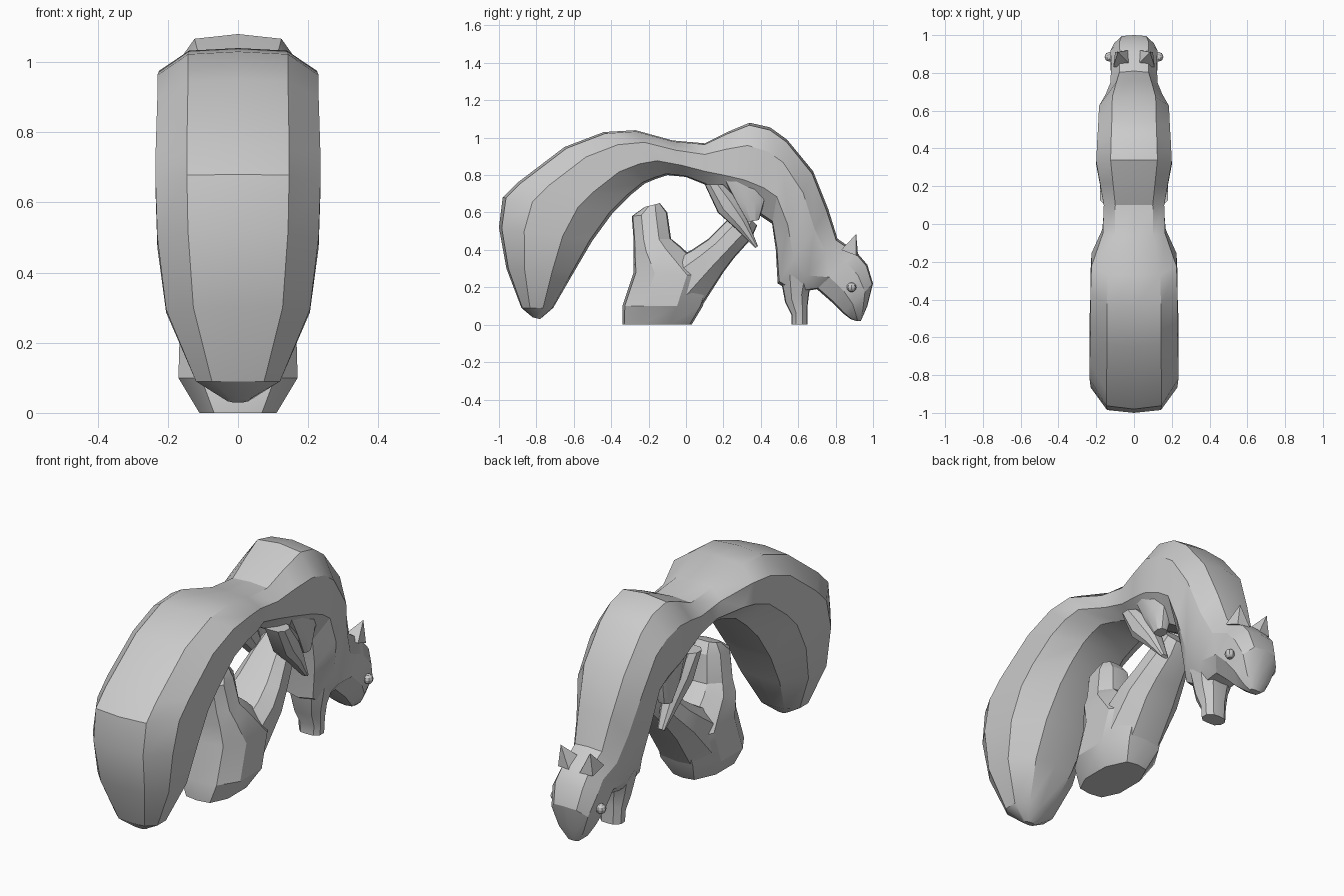
import bpy, bmesh, math
from mathutils import Vector

cube = bpy.data.objects.get("Cube")
if cube:
    bpy.data.objects.remove(cube, do_unlink=True)

grey = bpy.data.materials.new("plain_grey")
grey.use_nodes = True
grey.diffuse_color = (0.6, 0.6, 0.6, 1)
grey.node_tree.nodes["Principled BSDF"].inputs["Base Color"].default_value = (0.6, 0.6, 0.6, 1)

# Half cross-section: (share of width, share of the way from point A to point B)
SECTION = [(0, 0), (0.62, 0.03), (1, 0.27), (1, 0.68), (0.55, 0.97), (0, 1)]


def finish(name, bm, angle=28):
    bmesh.ops.recalc_face_normals(bm, faces=bm.faces)
    mesh = bpy.data.meshes.new(name)
    bm.to_mesh(mesh)
    bm.free()
    obj = bpy.data.objects.new(name, mesh)
    bpy.context.collection.objects.link(obj)
    mesh.materials.append(grey)
    bpy.ops.object.select_all(action="DESELECT")
    obj.select_set(True)
    bpy.context.view_layer.objects.active = obj
    bpy.ops.object.shade_smooth_by_angle(angle=math.radians(angle))
    return obj


def loft(name, stations, section=SECTION, cx=0):
    """Each station: A(y, z), B(y, z), half width."""
    ring = section + [(-w, t) for w, t in section[-2:0:-1]]
    bm = bmesh.new()
    rings = []
    for ay, az, by, bz, half in stations:
        a, b = Vector((cx, ay, az)), Vector((cx, by, bz))
        rings.append([bm.verts.new(a.lerp(b, t) + Vector((w * half, 0, 0))) for w, t in ring])
    n = len(ring)
    for r, s in zip(rings, rings[1:]):
        for i in range(n):
            bm.faces.new((r[i], r[(i + 1) % n], s[(i + 1) % n], s[i]))
    bm.faces.new(rings[0])
    bm.faces.new(rings[-1])
    return finish(name, bm)


# Tail, back, chest and head in one continuous skin
loft("body_and_tail", [
    (-.82, .04, -.78, .03, .03), (-.88, .09, -.71, .09, .12),
    (-.96, .3, -.6, .28, .205), (-1, .52, -.5, .45, .23),
    (-.98, .68, -.39, .6, .235), (-.9, .76, -.3, .69, .235),
    (-.65, .95, -.22, .755, .23), (-.44, 1.03, -.16, .78, .23),
    (-.27, 1.04, -.1, .8, .225), (-.07, .985, 0, .79, .165),
    (.1, .97, .1, .75, .16), (.22, 1.03, .2, .69, .18),
    (.34, 1.08, .3, .63, .2), (.45, 1.055, .4, .58, .195),
    (.54, .99, .46, .54, .19), (.68, .82, .48, .4, .185),
    (.76, .62, .49, .22, .15), (.81, .46, .58, .17, .125),
    (.91, .39, .7, .19, .12), (.97, .32, .78, .12, .125),
    (1, .22, .84, .06, .105), (.97, .1, .88, .03, .07),
    (.935, .02, .91, .02, .03)])

# Front paws joined in a single post
loft("front_paws", [
    (.5, .28, .7, .26, .11), (.53, .12, .66, .18, .08),
    (.565, .05, .65, .1, .065), (.565, 0, .65, 0, .06)])

# Forked stump: base with upright prong, and leaning branch
loft("stump_and_prong", [
    (-.34, 0, .03, 0, .11), (-.34, .1, .09, .1, .17),
    (-.28, .28, .14, .26, .165), (-.28, .38, -.03, .42, .14),
    (-.28, .45, -.08, .46, .11), (-.29, .58, -.1, .6, .085),
    (-.22, .63, -.14, .65, .06)])
loft("leaning_branch", [
    (-.2, .28, .06, .06, .15), (.03, .4, .2, .28, .15),
    (.12, .46, .26, .36, .13), (.22, .56, .35, .46, .1),
    (.3, .62, .38, .53, .08)])

for side, tag in ((1, "left"), (-1, "right")):
    # Thin hind feet gripping the branch
    loft(tag + "_hind_foot", [
        (.1, .75, .2, .75, .06), (.17, .6, .28, .67, .06),
        (.27, .51, .32, .58, .045), (.37, .41, .385, .42, .02)], cx=side * .12)
    # Haunch flap below the hip
    loft(tag + "_haunch", [
        (.2, .78, .44, .8, .05), (.27, .65, .42, .66, .05),
        (.33, .55, .39, .56, .03)], cx=side * .13)
    # Pointed ears
    bm = bmesh.new()
    tip = bm.verts.new((side * .085, .91, .485))
    base = [bm.verts.new((side * x, y, z)) for x, y, z in
            ((.015, .84, .41), (.11, .83, .4), (.1, .91, .37), (.03, .92, .37))]
    for i in range(4):
        bm.faces.new((base[i], base[(i + 1) % 4], tip))
    bm.faces.new(base)
    finish(tag + "_ear", bm)
    # Bead eyes
    bm = bmesh.new()
    bmesh.ops.create_uvsphere(bm, u_segments=8, v_segments=6, radius=.026)
    bmesh.ops.translate(bm, verts=bm.verts, vec=(side * .13, .885, .2))
    finish(tag + "_eye", bm, 20)
